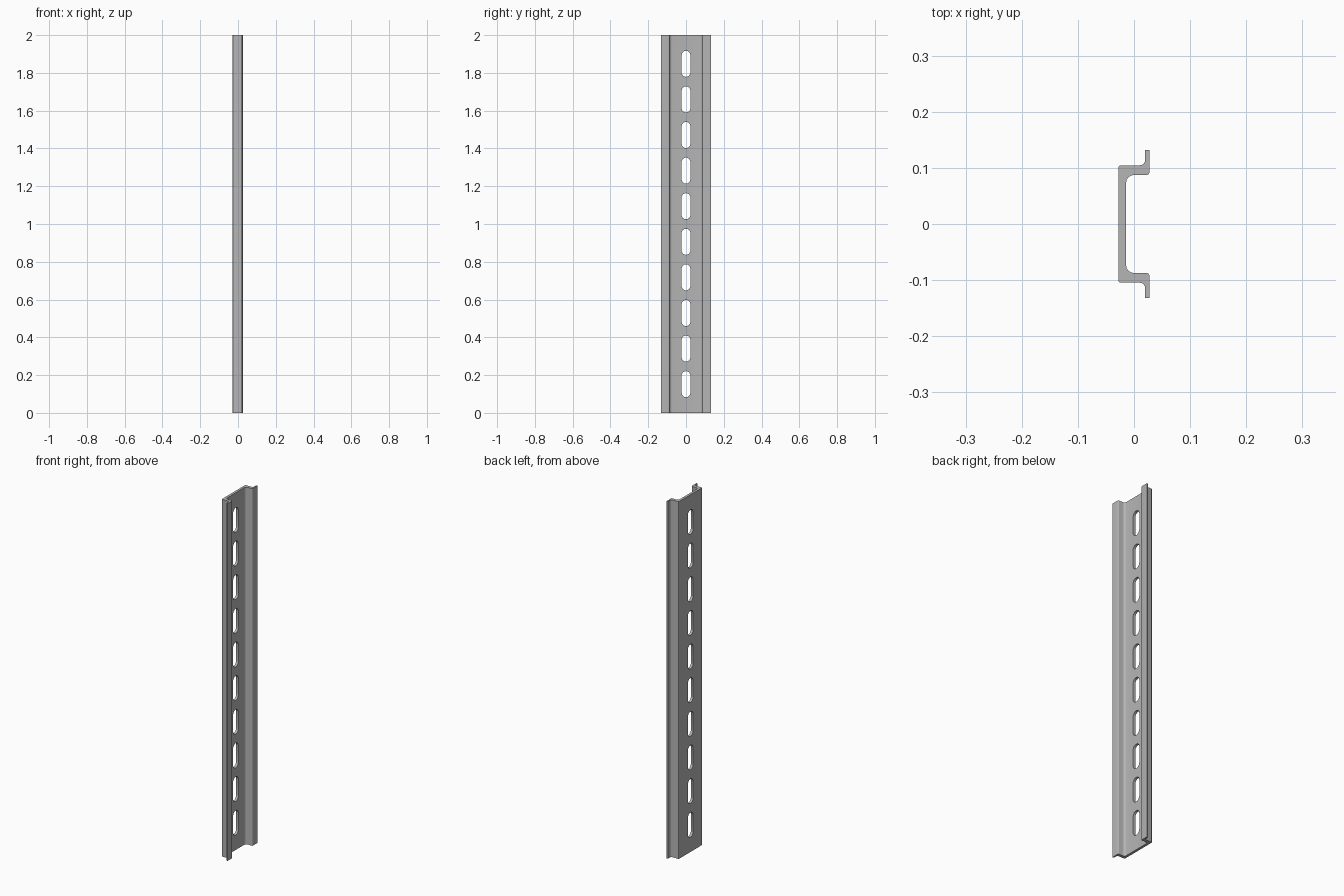
import bpy
import math
from mathutils import Vector

cube = bpy.data.objects.get("Cube")
if cube:
    bpy.data.objects.remove(cube)

LENGTH = 2.0
SLOTS, PITCH = 10, 0.1884
SLOT_RADIUS, SLOT_LENGTH = 0.0235, 0.138

steel = bpy.data.materials.new("grey steel")
steel.use_nodes = True
grey = (0.46, 0.46, 0.46, 1)
steel.diffuse_color = grey
steel.node_tree.nodes["Principled BSDF"].inputs["Base Color"].default_value = grey


def round_corners(corners, steps=4):
    """Replace each (a, b, radius) corner of a closed outline by an arc."""
    out = []
    for i, (a, b, r) in enumerate(corners):
        p = Vector((a, b))
        if r == 0:
            out.append(p)
            continue
        u = (Vector(corners[i - 1][:2]) - p).normalized()
        v = (Vector(corners[(i + 1) % len(corners)][:2]) - p).normalized()
        centre = p + (u + v) * r
        for s in range(steps + 1):
            t = s / steps * math.pi / 2
            out.append(centre - v * r * math.cos(t) - u * r * math.sin(t))
    return out


def prism(name, outline, place, low, high):
    """Extrude an outline from low to high; place maps (a, b, c) to xyz."""
    n = len(outline)
    verts = [place(p.x, p.y, c) for c in (low, high) for p in outline]
    faces = [list(range(n))[::-1], list(range(n, 2 * n))]
    faces += [[i, (i + 1) % n, n + (i + 1) % n, n + i] for i in range(n)]
    mesh = bpy.data.meshes.new(name)
    mesh.from_pydata(verts, [], faces)
    mesh.materials.append(steel)
    obj = bpy.data.objects.new(name, mesh)
    bpy.context.collection.objects.link(obj)
    return obj


# Hat-shaped section: half outline from web back to web front, then mirrored
half = [(-0.028, 0.1045, 0.004), (0.02, 0.1045, 0.010), (0.02, 0.1315, 0),
        (0.0275, 0.1315, 0), (0.0275, 0.0875, 0.005), (-0.014, 0.0875, 0.014)]
section = half + [(x, -y, r) for x, y, r in reversed(half)]
section.reverse()
rail = prism("mounting_rail", round_corners(section),
             lambda a, b, c: (a, b, c), 0, LENGTH)

# Row of round-ended slots cut through the web
w, h = SLOT_RADIUS, SLOT_LENGTH / 2
for i in range(SLOTS):
    z = LENGTH / 2 + (i - (SLOTS - 1) / 2) * PITCH
    rect = [(-w, z - h, w * 0.999), (w, z - h, w * 0.999),
            (w, z + h, w * 0.999), (-w, z + h, w * 0.999)]
    cutter = prism("slot_cutter", round_corners(rect),
                   lambda a, b, c: (c, a, b), -0.06, 0.01)
    cutter.hide_render = True
    cut = rail.modifiers.new("slot", 'BOOLEAN')
    cut.operation = 'DIFFERENCE'
    cut.solver = 'EXACT'
    cut.object = cutter

bpy.ops.object.select_all(action='DESELECT')
rail.select_set(True)
bpy.context.view_layer.objects.active = rail
for mod in list(rail.modifiers):
    cutter = mod.object
    bpy.ops.object.modifier_apply(modifier=mod.name)
    bpy.data.objects.remove(cutter)

bpy.ops.object.shade_smooth_by_angle(angle=math.radians(30))
